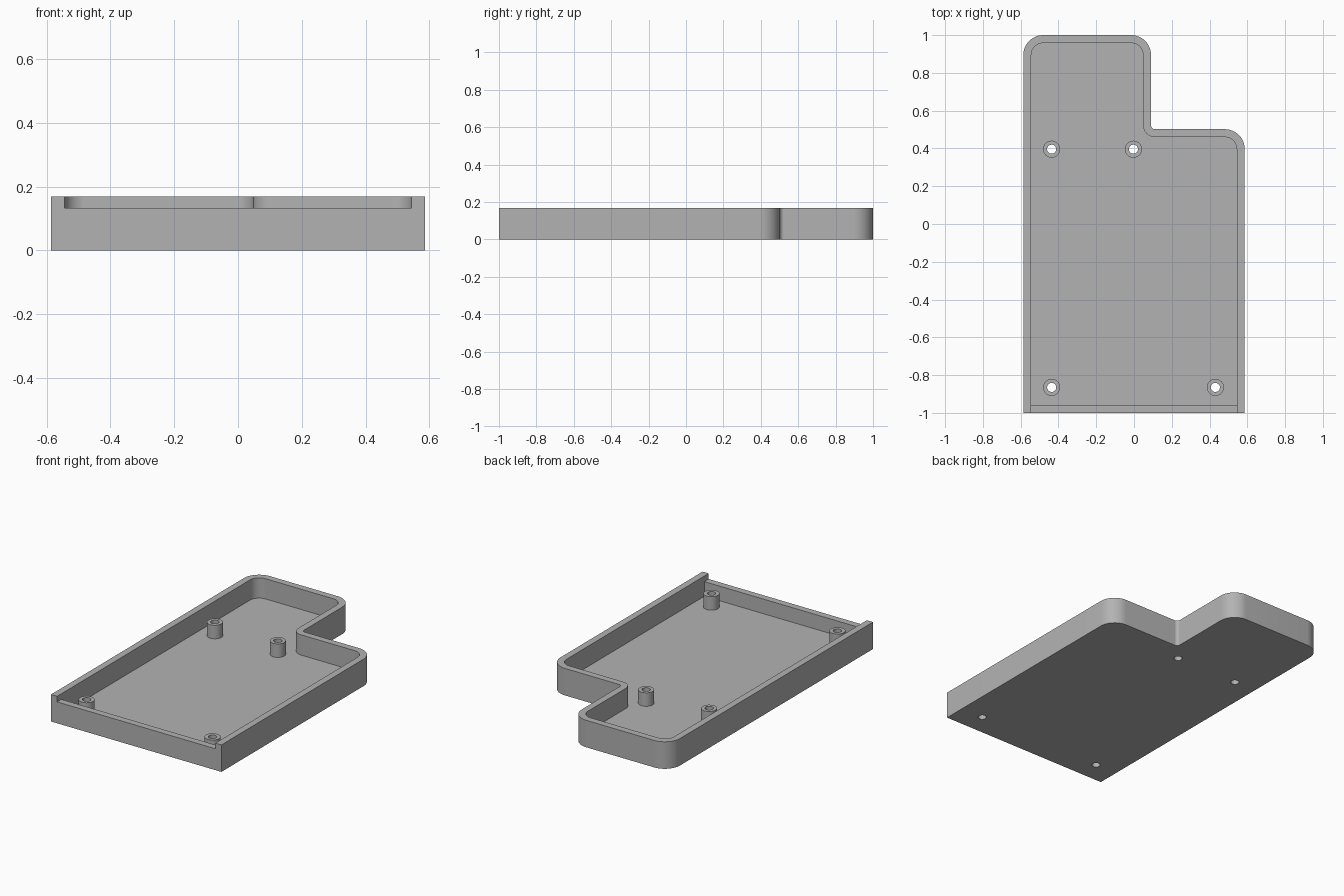
import bpy
import bmesh
from math import pi, cos, sin, radians
from mathutils import Vector

if "Cube" in bpy.data.objects:
    bpy.data.objects.remove(bpy.data.objects["Cube"], do_unlink=True)

HALF_W, WALL, FLOOR = 0.586, 0.042, 0.042
HEIGHT, LIP, POST_TOP = 0.168, 0.133, 0.126
POST_R, HOLE_R = 0.045, 0.024
POSTS = [(-0.436, 0.396), (-0.003, 0.396), (-0.436, -0.865), (0.431, -0.865)]

grey = bpy.data.materials.new("plain_grey")
grey.use_nodes = True
grey.diffuse_color = (0.45, 0.45, 0.45, 1)
grey.node_tree.nodes["Principled BSDF"].inputs["Base Color"].default_value = grey.diffuse_color


def rounded(corners, steps=12):
    """Outline from (x, y, radius) corners, each right angle replaced by an arc."""
    pts = []
    for i, (x, y, r) in enumerate(corners):
        p = Vector((x, y))
        if r == 0:
            pts.append(p)
            continue
        a = (Vector(corners[i - 1][:2]) - p).normalized()
        b = (Vector(corners[(i + 1) % len(corners)][:2]) - p).normalized()
        for k in range(steps + 1):
            t = k / steps * pi / 2
            pts.append(p + r * (a + b - b * cos(t) - a * sin(t)))
    return pts


def outline(inset, convex_r, concave_r):
    """Stepped tray outline, moved inward by the inset."""
    x, y = HALF_W - inset, 1 - inset
    step_x, step_y = 0.09 - inset, 0.502 - inset
    return rounded([(-x, -y, 0), (x, -y, 0), (x, step_y, convex_r),
                    (step_x, step_y, concave_r), (step_x, y, convex_r),
                    (-x, y, convex_r)])


def circle(x, y, r, n=40):
    return [Vector((x + r * cos(2 * pi * k / n), y + r * sin(2 * pi * k / n)))
            for k in range(n)]


def prism(name, pts, z0, z1):
    bm = bmesh.new()
    base = bm.faces.new([bm.verts.new((p.x, p.y, z0)) for p in pts])
    top = bmesh.ops.extrude_face_region(bm, geom=[base])["geom"]
    bmesh.ops.translate(bm, vec=(0, 0, z1 - z0),
                        verts=[v for v in top if isinstance(v, bmesh.types.BMVert)])
    bmesh.ops.recalc_face_normals(bm, faces=bm.faces)
    mesh = bpy.data.meshes.new(name)
    bm.to_mesh(mesh)
    bm.free()
    mesh.materials.append(grey)
    obj = bpy.data.objects.new(name, mesh)
    bpy.context.collection.objects.link(obj)
    return obj


def cut(obj, cutters):
    """Subtract the cutters, bake the result and drop the helpers."""
    for c in cutters:
        c.hide_render = True
        mod = obj.modifiers.new("cut", 'BOOLEAN')
        mod.operation, mod.solver, mod.object = 'DIFFERENCE', 'EXACT', c
    graph = bpy.context.evaluated_depsgraph_get()
    mesh = bpy.data.meshes.new_from_object(obj.evaluated_get(graph))
    obj.modifiers.clear()
    obj.data = mesh
    for c in cutters:
        bpy.data.objects.remove(c, do_unlink=True)


def smooth(obj):
    bpy.ops.object.select_all(action='DESELECT')
    obj.select_set(True)
    bpy.context.view_layer.objects.active = obj
    bpy.ops.object.shade_smooth_by_angle(angle=radians(30))


# Tray: hollowed shell with lowered front wall and screw holes
tray = prism("tray", outline(0, 0.105, 0.021), 0, HEIGHT)
x = HALF_W - WALL
front_gap = [Vector(p) for p in ((-x, -1.1), (x, -1.1), (x, -0.9), (-x, -0.9))]
cut(tray, [prism("cavity", outline(WALL, 0.063, 0.063), FLOOR, 0.3),
           prism("front_gap", front_gap, LIP, 0.3)]
    + [prism("drill", circle(*p, HOLE_R), -0.1, 0.3) for p in POSTS])
smooth(tray)

# Hollow mounting posts standing on the floor
for i, p in enumerate(POSTS):
    post = prism(f"mounting_post_{i + 1}", circle(*p, POST_R), FLOOR, POST_TOP)
    cut(post, [prism("drill", circle(*p, HOLE_R), -0.1, 0.3)])
    smooth(post)
